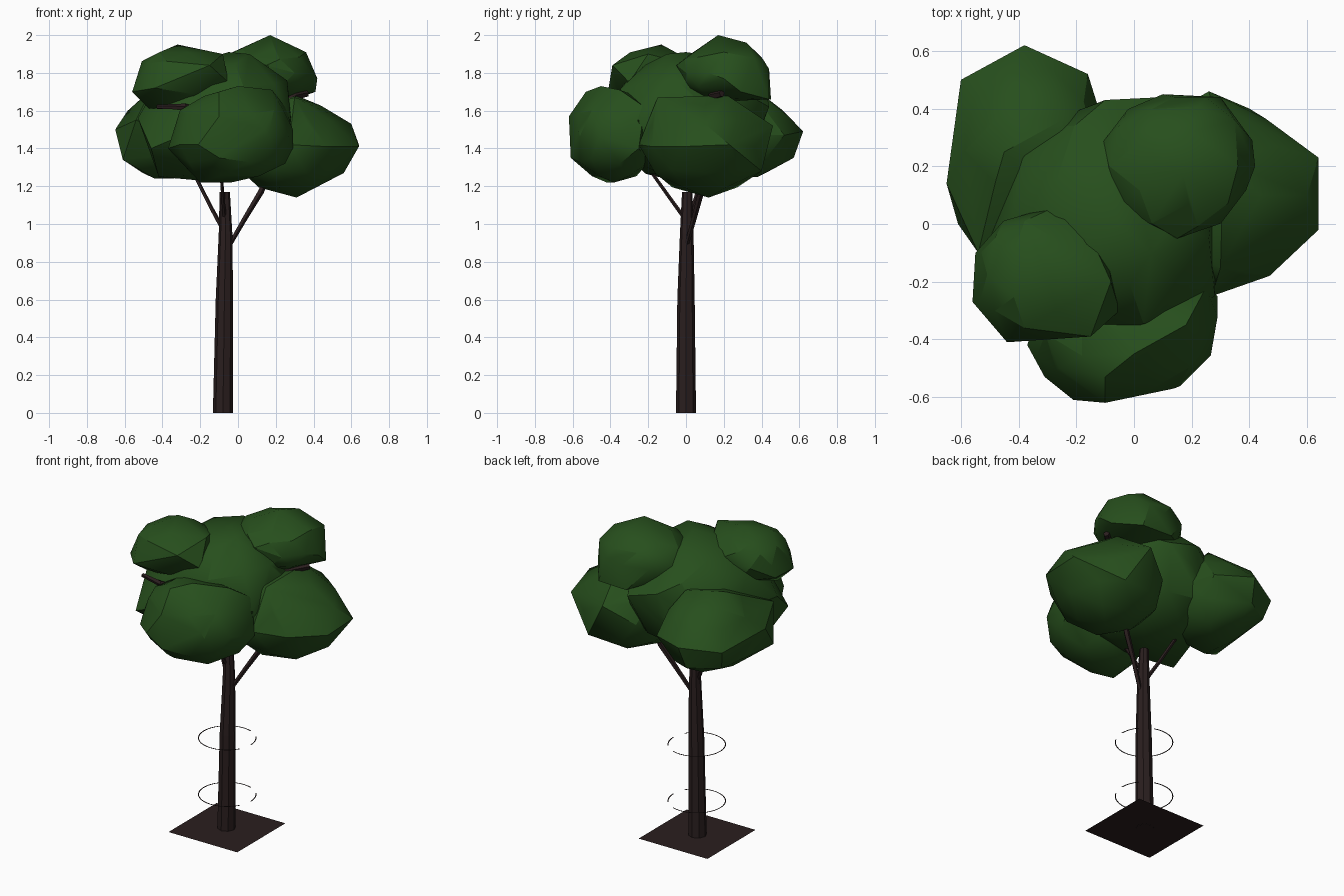
import bpy, bmesh, math
from mathutils import Vector

cube = bpy.data.objects.get("Cube")
if cube:
    bpy.data.objects.remove(cube)


def make_material(name, color):
    mat = bpy.data.materials.new(name)
    mat.use_nodes = True
    mat.diffuse_color = color
    mat.node_tree.nodes["Principled BSDF"].inputs["Base Color"].default_value = color
    return mat


leaf = make_material("leaf green", (0.02, 0.078, 0.012, 1))
bark = make_material("dark bark", (0.023, 0.0132, 0.0132, 1))


def add_object(name, bm, mat):
    bmesh.ops.recalc_face_normals(bm, faces=bm.faces)
    mesh = bpy.data.meshes.new(name)
    bm.to_mesh(mesh)
    bm.free()
    mesh.materials.append(mat)
    obj = bpy.data.objects.new(name, mesh)
    bpy.context.collection.objects.link(obj)
    return obj


def tube(name, path, sides):
    """Tapered limb through (x, y, z, radius) points."""
    bm = bmesh.new()
    points = [Vector(p[:3]) for p in path]
    rings = []
    for i, p in enumerate(points):
        along = points[min(i + 1, len(points) - 1)] - points[max(i - 1, 0)]
        turn = Vector((0, 0, 1)).rotation_difference(along.normalized())
        ring = []
        for k in range(sides):
            a = 2 * math.pi * k / sides
            ring.append(bm.verts.new(p + turn @ Vector((math.cos(a), math.sin(a), 0)) * path[i][3]))
        rings.append(ring)
    for low, high in zip(rings, rings[1:]):
        for k in range(sides):
            n = (k + 1) % sides
            bm.faces.new((low[k], low[n], high[n], high[k]))
    bm.faces.new(rings[0])
    bm.faces.new(rings[-1])
    return add_object(name, bm, bark)


def leaf_clump(name, low, high, corners):
    """Hull around a rounded core filling a box, plus outlying corner points."""
    low, high = Vector(low), Vector(high)
    bm = bmesh.new()
    bmesh.ops.create_icosphere(bm, subdivisions=2, radius=1)
    for v in bm.verts:
        for axis in range(3):
            c = v.co[axis]
            bulge = math.copysign(abs(c) ** 0.9, c)
            v.co[axis] = low[axis] + (bulge + 1) / 2 * (high[axis] - low[axis])
    for corner in corners:
        bm.verts.new(corner)
    hull = bmesh.ops.convex_hull(bm, input=bm.verts[:])
    inside = {g for g in hull["geom_interior"] if isinstance(g, bmesh.types.BMVert)}
    bmesh.ops.delete(bm, geom=list(inside), context='VERTS')
    obj = add_object(name, bm, leaf)
    bpy.ops.object.select_all(action='DESELECT')
    obj.select_set(True)
    bpy.context.view_layer.objects.active = obj
    bpy.ops.object.shade_smooth_by_angle(angle=math.radians(32))


# Ground plate
bm = bmesh.new()
bmesh.ops.create_grid(bm, x_segments=1, y_segments=1, size=0.239)
plate = add_object("ground_plate", bm, bark)
plate.location = (-0.077, 0, 0.001)

# Trunk
tube("trunk", [(-0.08, 0, 0, 0.053), (-0.072, 0, 0.6, 0.046),
               (-0.066, 0.004, 0.95, 0.036), (-0.07, 0.006, 1.17, 0.027)], 8)

# Branches reaching into the crown
tube("right_back_branch", [(-0.05, 0, 0.88, 0.012), (0.03, 0.04, 1.02, 0.014),
                           (0.12, 0.08, 1.17, 0.017), (0.2, 0.12, 1.35, 0.012)], 5)
tube("left_back_branch", [(-0.08, 0, 0.97, 0.012), (-0.15, 0.04, 1.1, 0.011),
                          (-0.23, 0.09, 1.26, 0.01)], 5)
tube("front_branch", [(-0.07, 0, 1.02, 0.011), (-0.08, -0.08, 1.13, 0.01),
                      (-0.09, -0.18, 1.27, 0.009)], 5)
tube("upper_left_limb", [(-0.18, -0.28, 1.59, 0.016), (-0.28, -0.365, 1.62, 0.018),
                         (-0.43, -0.33, 1.62, 0.012)], 5)
tube("upper_right_limb", [(0.15, 0.1, 1.6, 0.025), (0.3, 0.14, 1.68, 0.025),
                          (0.365, 0.19, 1.69, 0.018)], 5)

# Thin hoops around the trunk, each open in two places
for name, height in (("lower_hoop", 0.21), ("upper_hoop", 0.565)):
    bm = bmesh.new()
    bmesh.ops.create_circle(bm, segments=36, radius=0.161)
    rim = bmesh.ops.extrude_edge_only(bm, edges=bm.edges[:])["geom"]
    for v in rim:
        if isinstance(v, bmesh.types.BMVert):
            v.co *= 1.035
    gaps = []
    for face in bm.faces:
        centre = face.calc_center_median()
        angle = math.degrees(math.atan2(centre.y, centre.x))
        if -30 < angle < 0 or 40 < angle < 70:
            gaps.append(face)
    bmesh.ops.delete(bm, geom=gaps, context='FACES')
    hoop = add_object(name, bm, bark)
    hoop.location = (-0.075, 0, height)
    hoop.modifiers.new("thickness", 'SOLIDIFY').thickness = 0.0015

# Crown
leaf_clump("crown_centre", (-0.48, -0.4, 1.22), (0.3, 0.41, 1.89), [
    (-0.05, 0, 1.91), (0.06, -0.1, 1.9), (-0.1, 0.2, 1.88), (0.26, -0.05, 1.76),
    (-0.53, -0.15, 1.56), (-0.46, -0.36, 1.4), (-0.1, 0.43, 1.68), (0.1, 0.44, 1.62),
    (0.28, -0.25, 1.55), (-0.42, -0.15, 1.25)])
leaf_clump("crown_back_left", (-0.62, -0.06, 1.24), (-0.1, 0.57, 1.7), [
    (-0.65, 0.14, 1.5), (-0.6, 0.5, 1.47), (-0.38, 0.62, 1.49), (-0.16, 0.52, 1.47),
    (-0.61, 0, 1.34), (-0.54, -0.1, 1.55), (-0.44, 0.1, 1.24), (-0.25, 0.38, 1.25),
    (-0.45, 0.25, 1.72), (-0.25, 0.36, 1.72), (-0.57, 0.46, 1.35), (-0.4, 0.57, 1.35)])
leaf_clump("crown_front", (-0.35, -0.6, 1.22), (0.28, -0.16, 1.71), [
    (-0.37, -0.42, 1.4), (-0.21, -0.61, 1.42), (-0.1, -0.62, 1.57), (-0.1, -0.61, 1.35),
    (-0.31, -0.53, 1.42), (-0.26, -0.5, 1.6), (0.29, -0.25, 1.4), (0.25, -0.22, 1.62),
    (0.14, -0.57, 1.5), (0.29, -0.32, 1.5), (0, -0.45, 1.73), (-0.1, -0.53, 1.7),
    (0.18, -0.35, 1.71), (-0.2, -0.42, 1.22), (0.25, -0.35, 1.32)])
leaf_clump("crown_right", (-0.02, -0.22, 1.16), (0.57, 0.42, 1.66), [
    (0.64, 0.23, 1.42), (0.64, -0.02, 1.41), (0.6, 0.1, 1.53), (0.26, 0.46, 1.52),
    (0.47, -0.18, 1.41), (0.27, -0.25, 1.42), (0.56, 0.1, 1.27), (0.31, 0.12, 1.14),
    (0.3, -0.15, 1.67), (0.31, 0.22, 1.68), (0.4, 0.4, 1.28)])
leaf_clump("crown_top_left", (-0.54, -0.4, 1.62), (-0.08, 0.05, 1.93), [
    (-0.55, -0.1, 1.7), (-0.56, -0.27, 1.7), (-0.44, -0.41, 1.72), (-0.45, -0.31, 1.86),
    (-0.5, -0.15, 1.84), (-0.32, -0.13, 1.95), (-0.08, -0.2, 1.9), (-0.25, 0.07, 1.8),
    (-0.47, -0.24, 1.61), (-0.05, -0.3, 1.75), (-0.15, -0.39, 1.84)])
leaf_clump("crown_top_right", (-0.12, -0.04, 1.65), (0.4, 0.44, 1.95), [
    (0.17, 0.17, 2), (0.36, 0.2, 1.91), (0.42, 0.2, 1.77), (0.1, 0.45, 1.66),
    (0.3, 0.44, 1.66), (0.25, 0.44, 1.82), (0.15, -0.05, 1.84), (-0.13, 0.2, 1.78),
    (0.35, 0.36, 1.88), (0.41, 0.29, 1.7), (0.2, 0.32, 1.96)])
